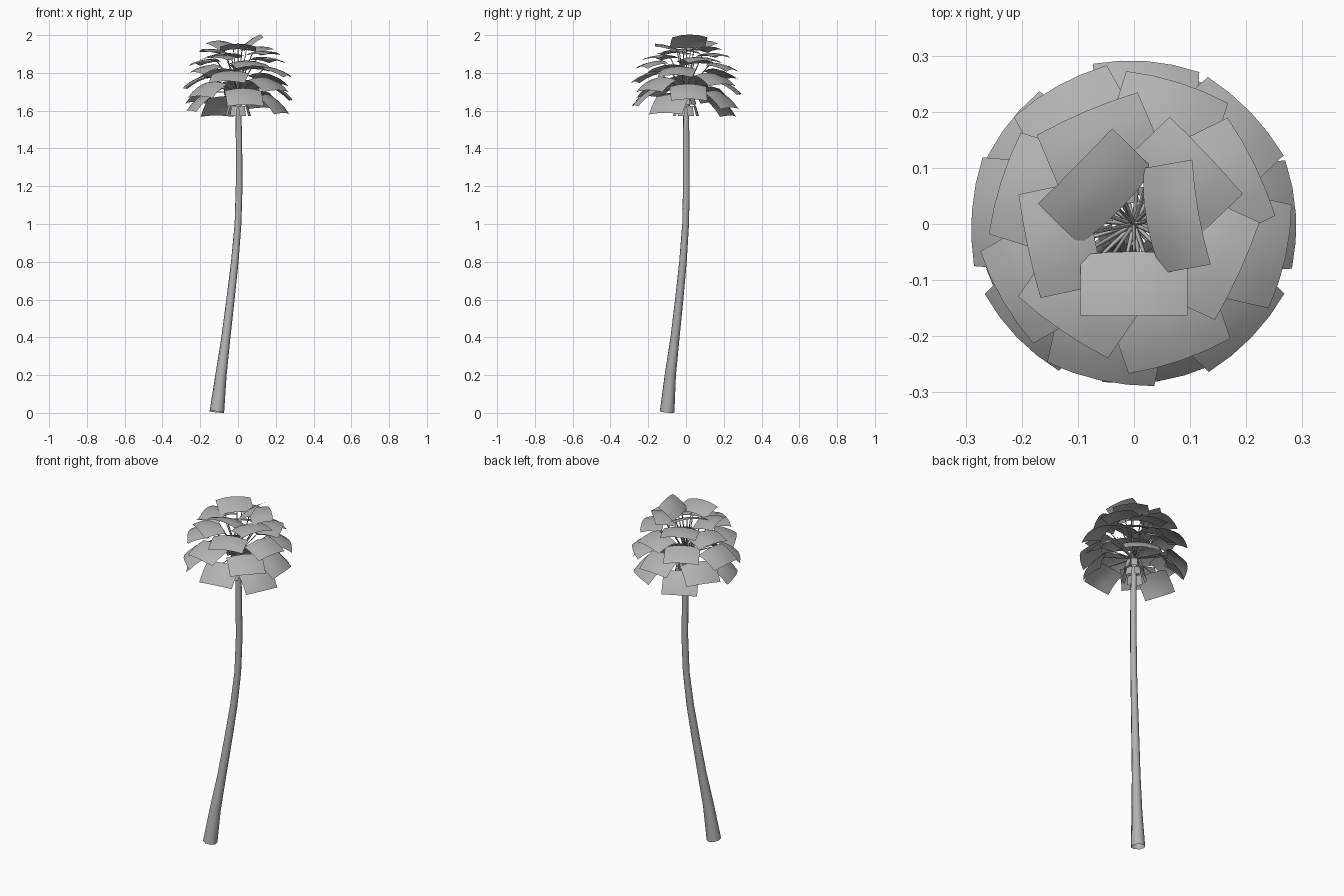
import bpy, bmesh, math, random
from mathutils import Vector

random.seed(4)
cube = bpy.data.objects.get("Cube")
if cube:
    bpy.data.objects.remove(cube)

grey = bpy.data.materials.new("plain grey")
grey.use_nodes = True
colour = (0.45, 0.45, 0.45, 1)
grey.diffuse_color = colour
grey.node_tree.nodes["Principled BSDF"].inputs["Base Color"].default_value = colour

CROWN = Vector((0, 0, 1.72))
GOLDEN = math.radians(137.5)


def tube(name, points, radii, resolution):
    """Tapered open tube along a path."""
    curve = bpy.data.curves.new(name, "CURVE")
    curve.dimensions = "3D"
    curve.bevel_depth = 1
    curve.bevel_resolution = resolution
    spline = curve.splines.new("POLY")
    spline.points.add(len(points) - 1)
    for point, co, radius in zip(spline.points, points, radii):
        point.co = (*co, 1)
        point.radius = radius
    obj = bpy.data.objects.new(name, curve)
    bpy.context.collection.objects.link(obj)
    curve.materials.append(grey)


def blade(name, start, azimuth, pitch, length, width, bend, arch, rows=3, cols=4):
    """Thin sheet that droops along its length and arches across its width."""
    out = Vector((math.cos(azimuth), math.sin(azimuth), 0))
    side = Vector((-out.y, out.x, 0))
    bm = bmesh.new()
    grid = []
    spot = start.copy()
    for r in range(rows + 1):
        angle = pitch + bend * (0.5 - r / rows)
        normal = Vector((0, 0, math.cos(angle))) - out * math.sin(angle)
        row = []
        for c in range(cols + 1):
            t = 2 * c / cols - 1
            row.append(bm.verts.new(spot + side * (t * width / 2) - normal * (arch * t * t)))
        grid.append(row)
        spot += (out * math.cos(angle) + Vector((0, 0, math.sin(angle)))) * (length / rows)
    for low, high in zip(grid, grid[1:]):
        for c in range(cols):
            bm.faces.new((low[c], high[c], high[c + 1], low[c + 1])).smooth = True
    bmesh.ops.recalc_face_normals(bm, faces=bm.faces)
    if sum(f.normal.z for f in bm.faces) < 0:
        bmesh.ops.reverse_faces(bm, faces=bm.faces)
    mesh = bpy.data.meshes.new(name)
    bm.to_mesh(mesh)
    bm.free()
    mesh.materials.append(grey)
    obj = bpy.data.objects.new(name, mesh)
    bpy.context.collection.objects.link(obj)


# Leaning trunk with a flared foot
trunk_path = [(-0.112, -0.1, 0.005), (-0.09, -0.083, 0.2), (-0.064, -0.058, 0.4),
              (-0.04, -0.036, 0.6), (-0.017, -0.016, 0.8), (0, -0.002, 1),
              (0.006, 0.002, 1.2), (0.005, 0.001, 1.45), (0, 0, 1.72)]
tube("trunk", trunk_path,
     [0.039, 0.03, 0.024, 0.022, 0.02, 0.018, 0.018, 0.017, 0.014], 2)

# Fronds in a spiral, upright at the top and hanging at the bottom
wobble = [10, -2, -5, -9, 2, 8, 8, -7, 6, 5, -6, 0, 0, 0, -6, -5, 4, -2, 1, -7,
          -6, -4, 0, -4, 0, 0, 0, 4]
for i, turn in enumerate(wobble):
    step = i / (len(wobble) - 1)
    azimuth = i * GOLDEN + math.radians(turn)
    rise = math.radians(84 - 99 * step)
    direction = Vector((math.cos(azimuth) * math.cos(rise),
                        math.sin(azimuth) * math.cos(rise), math.sin(rise)))
    start = CROWN + direction * (0.215 - 0.045 * step)
    pitch = math.radians(32 - 82 * math.sqrt(step))
    tube("frond_stem", [CROWN - Vector((0, 0, 0.02)), start], [0.004, 0.0025], 0)
    blade("frond_leaf", start, azimuth, pitch, 0.118 + 0.025 * step,
          random.uniform(0.188, 0.196), math.radians(26), 0.016)

# Skirt of old stubs hanging round the trunk top
for tier, (radius, top, count) in enumerate([(0.038, 1.685, 7), (0.052, 1.625, 8)]):
    for k in range(count):
        azimuth = math.tau * (k + tier / 2) / count
        out = Vector((math.cos(azimuth), math.sin(azimuth), 0))
        start = out * radius + Vector((0, 0, top))
        blade("skirt_stub", start, azimuth, math.radians(-76), 0.055, 0.036,
              0.1, 0.002, 1, 2)
        tube("skirt_stem", [CROWN - Vector((0, 0, 0.03)), start], [0.004, 0.003], 0)
